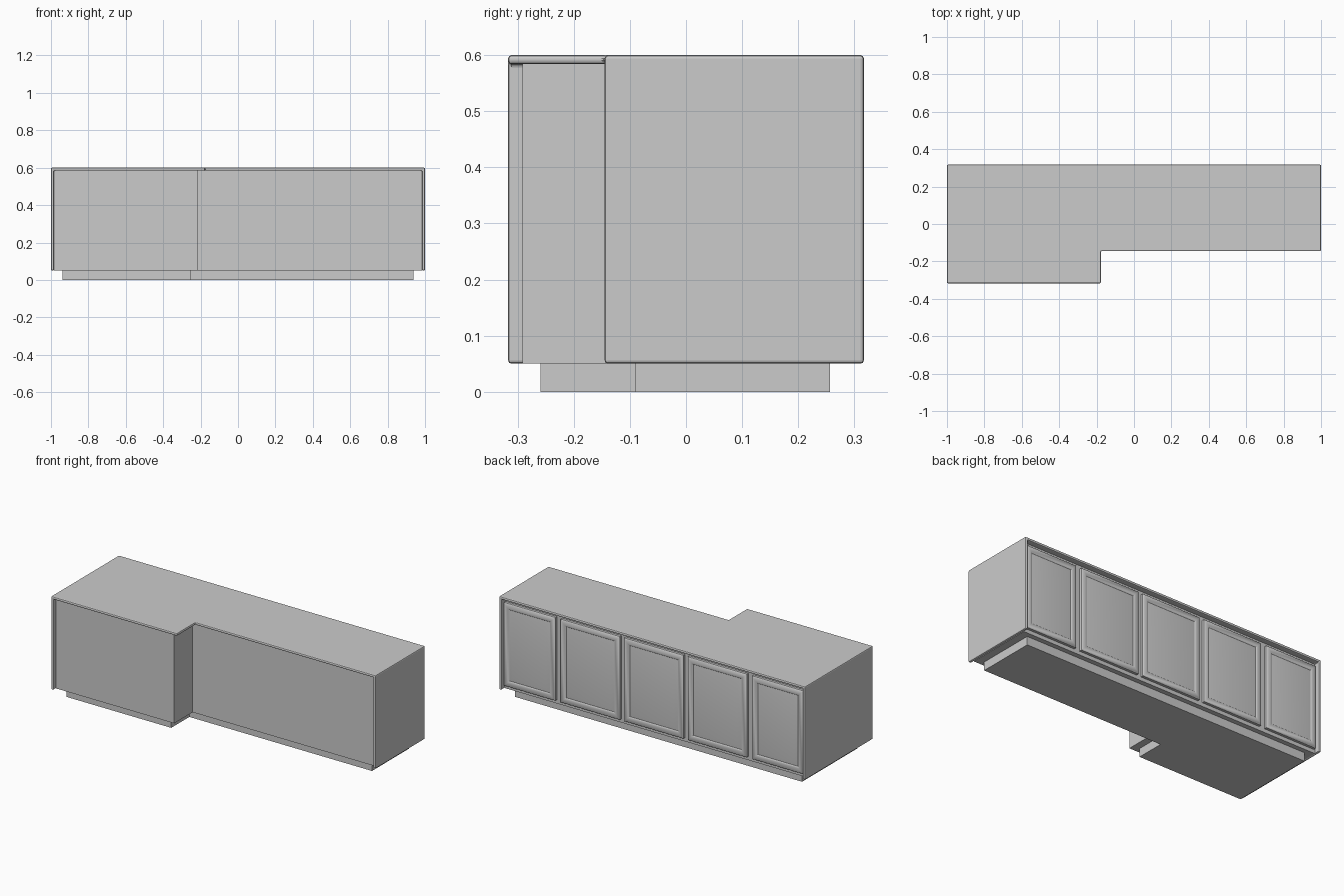
import bpy, bmesh

if "Cube" in bpy.data.objects:
    bpy.data.objects.remove(bpy.data.objects["Cube"])

STEP_X, STEP_Y, HALF_Y = -0.177, -0.145, 0.317
Z0, Z1, SKIN = 0.05, 0.6, 0.016


def finish(name, bm):
    bmesh.ops.recalc_face_normals(bm, faces=bm.faces)
    mesh = bpy.data.meshes.new(name)
    bm.to_mesh(mesh)
    bm.free()
    obj = bpy.data.objects.new(name, mesh)
    bpy.context.collection.objects.link(obj)
    return obj


def stepped_outline(x0, x1, y_front, y_step, y_back, x_step):
    return [(x0, y_front), (x_step, y_front), (x_step, y_step),
            (x1, y_step), (x1, y_back), (x0, y_back)]


def prism(name, outline, z0, z1):
    bm = bmesh.new()
    face = bm.faces.new([bm.verts.new((x, y, z0)) for x, y in outline])
    ext = bmesh.ops.extrude_face_region(bm, geom=[face], use_keep_orig=True)
    for v in ext["geom"]:
        if isinstance(v, bmesh.types.BMVert):
            v.co.z = z1
    return finish(name, bm)


def door(name, x0, x1, z0, z1, y0, y1):
    bm = bmesh.new()
    bmesh.ops.create_cube(bm, size=1)
    for v in bm.verts:
        v.co = ((x0 + x1) / 2 + v.co.x * (x1 - x0),
                (y0 + y1) / 2 + v.co.y * (y1 - y0),
                (z0 + z1) / 2 + v.co.z * (z1 - z0))
    front = max(bm.faces, key=lambda f: f.calc_center_median().y)
    # rounded rim, sunk moulding and raised centre panel
    for width, depth in ((0.006, 0.005), (0.022, 0.0), (0.008, -0.006), (0.025, 0.004)):
        bmesh.ops.inset_region(bm, faces=[front], thickness=width, use_even_offset=True)
        for v in front.verts:
            v.co.y += depth
    obj = finish(name, bm)
    bpy.ops.object.select_all(action='DESELECT')
    obj.select_set(True)
    bpy.context.view_layer.objects.active = obj
    bpy.ops.object.shade_smooth_by_angle(angle=0.7)
    return obj


# Worktop with end panels running down both sides as one folded sheet
bm = bmesh.new()
top = [bm.verts.new((x, y, Z1)) for x, y in
       stepped_outline(-1, 1, -HALF_Y, STEP_Y, HALF_Y, STEP_X)]
bm.faces.new(top)
for a, b in ((top[5], top[0]), (top[3], top[4])):
    low = [bm.verts.new((v.co.x, v.co.y, Z0)) for v in (a, b)]
    bm.faces.new([b, a, low[0], low[1]])
bm.normal_update()
mesh = bpy.data.meshes.new("worktop_and_ends")
bm.to_mesh(mesh)
bm.free()
shell = bpy.data.objects.new("worktop_and_ends", mesh)
bpy.context.collection.objects.link(shell)
solid = shell.modifiers.new("thickness", 'SOLIDIFY')
solid.thickness, solid.offset, solid.use_even_offset = SKIN, -1, True
bevel = shell.modifiers.new("edge_round", 'BEVEL')
bevel.width, bevel.segments, bevel.limit_method = 0.006, 2, 'ANGLE'

# Cabinet body, set back under the worktop
prism("cabinet_body", stepped_outline(-0.984, 0.984, -0.291, -0.119, 0.285, -0.213),
      Z0, Z1 - SKIN)

# Recessed plinth
prism("plinth", stepped_outline(-0.938, 0.938, -0.259, -0.09, 0.257, -0.255), 0, Z0)

# Five doors along the back: three wide, one narrower at each end
spans = [(-0.978, -0.643), (-0.608, -0.222), (-0.193, 0.193), (0.222, 0.608), (0.643, 0.978)]
for i, (x0, x1) in enumerate(spans):
    door(f"door_{i + 1}", x0, x1, 0.072, 0.563, 0.284, 0.3)
